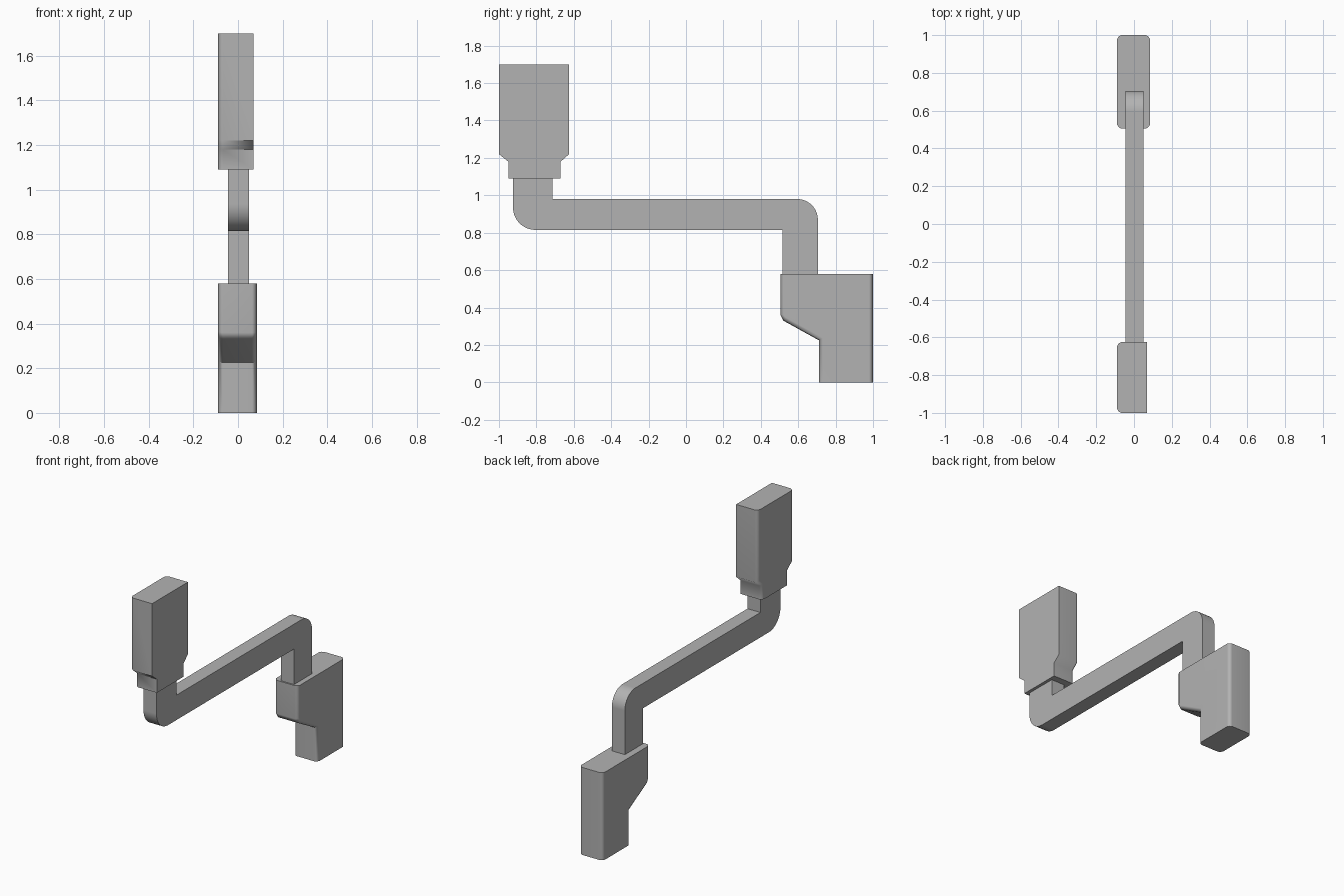
import bpy
import bmesh
from math import radians, sin, cos

cube = bpy.data.objects.get("Cube")
if cube:
    bpy.data.objects.remove(cube)

COLOUR = (0.45, 0.45, 0.45, 1.0)
grey = bpy.data.materials.new("plain grey")
grey.use_nodes = True
grey.diffuse_color = COLOUR
grey.node_tree.nodes["Principled BSDF"].inputs["Base Color"].default_value = COLOUR


def arc(cy, cz, radius, start, end, steps=10):
    """Points of an arc in the y-z plane, angles in degrees."""
    angles = [radians(start + (end - start) * i / steps) for i in range(steps + 1)]
    return [(cy + radius * cos(a), cz + radius * sin(a)) for a in angles]


def slab(name, profile, x0, x1, bevel=0.0, bevel_sides=()):
    """Extrude a y-z profile from x0 to x1, rounding the rims at the given x,
    but leaving the flat top and bottom ends crisp."""
    bm = bmesh.new()
    face = bm.faces.new([bm.verts.new((x0, y, z)) for y, z in profile])
    grown = bmesh.ops.extrude_face_region(bm, geom=[face])["geom"]
    for v in grown:
        if isinstance(v, bmesh.types.BMVert):
            v.co.x = x1
    bmesh.ops.recalc_face_normals(bm, faces=bm.faces)
    if bevel:
        ends = (min(z for _, z in profile), max(z for _, z in profile))
        rims = [e for e in bm.edges
                if any(all(abs(v.co.x - x) < 1e-4 for v in e.verts) for x in bevel_sides)
                and not any(all(abs(v.co.z - z) < 1e-4 for v in e.verts) for z in ends)]
        bmesh.ops.bevel(bm, geom=rims, offset=bevel, segments=2, profile=0.4,
                        affect='EDGES', clamp_overlap=True)
    mesh = bpy.data.meshes.new(name)
    bm.to_mesh(mesh)
    bm.free()
    mesh.materials.append(grey)
    mesh.shade_smooth()
    mesh.set_sharp_from_angle(angle=radians(50))
    obj = bpy.data.objects.new(name, mesh)
    bpy.context.collection.objects.link(obj)
    # Keeps the large faces evenly flat beside the soft edges
    normals = obj.modifiers.new("flat faces", 'WEIGHTED_NORMAL')
    normals.keep_sharp = True
    return obj


# Upper plug with a narrower collar, softened on one side only
upper = [(-1, 1.70), (-1, 1.22), (-0.95, 1.18), (-0.95, 1.09),
         (-0.67, 1.09), (-0.67, 1.18), (-0.625, 1.22), (-0.625, 1.70)]
slab("upper_plug", upper, -0.09, 0.07, 0.022, (-0.09,))

# Lower plug with a sloped overhang, softened on both sides
lower = [(0.505, 0.58), (0.505, 0.36), (0.52, 0.33), (0.71, 0.225),
         (0.71, 0), (1, 0), (1, 0.58)]
slab("lower_plug", lower, -0.09, 0.085, 0.022, (-0.09, 0.085))

# Flat connecting arm with rounded outer bends and square inner corners
arm = [(-0.925, 1.095)]
arm += arc(-0.805, 0.935, 0.12, 180, 270)
arm += [(0.515, 0.815), (0.515, 0.575), (0.705, 0.575)]
arm += arc(0.595, 0.87, 0.11, 0, 90)
arm += [(-0.715, 0.98), (-0.715, 1.095)]
slab("connecting_arm", arm, -0.045, 0.05)
